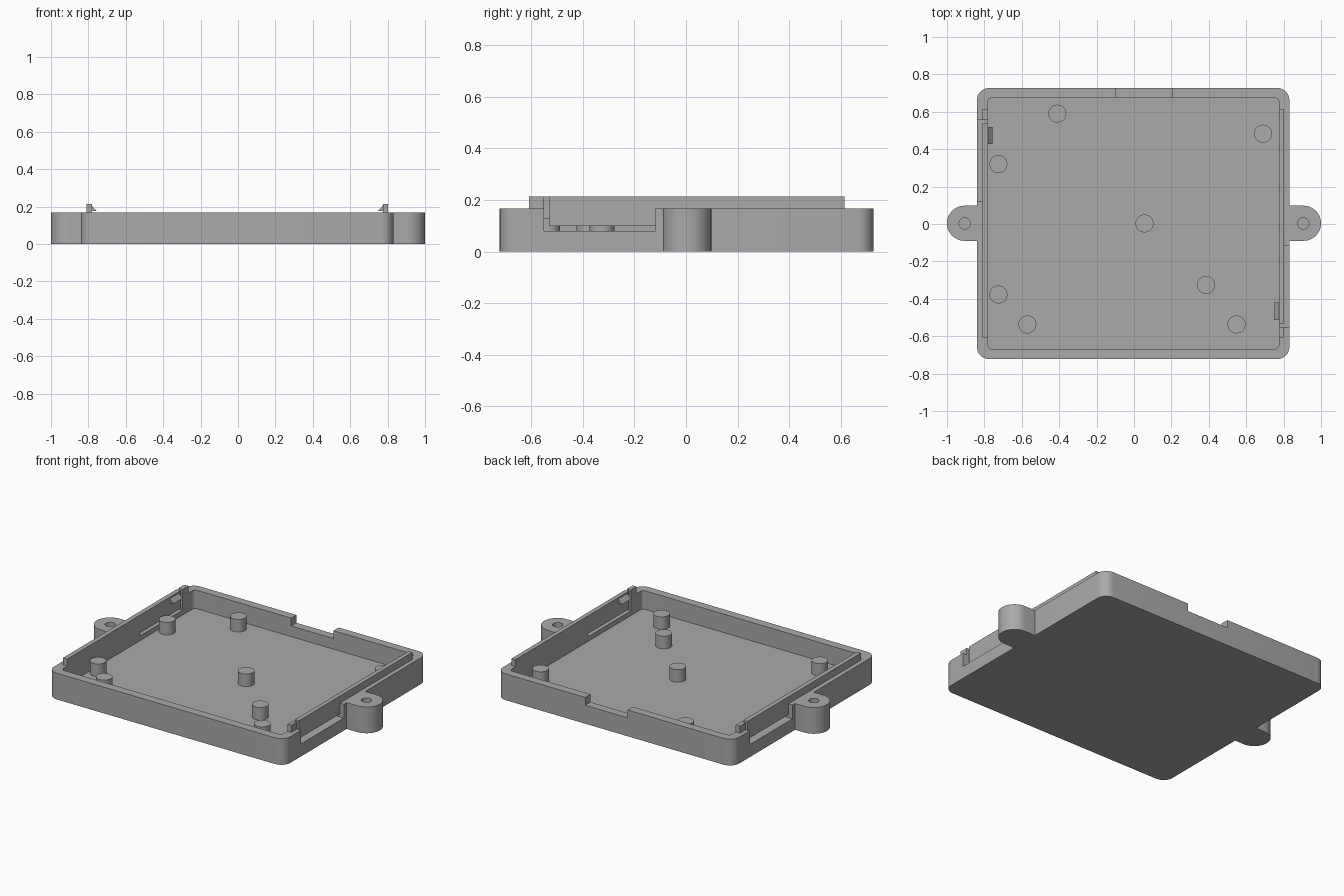
import bpy, bmesh, math
from mathutils import Vector

cube = bpy.data.objects.get("Cube")
if cube:
    bpy.data.objects.remove(cube)

grey = bpy.data.materials.new("plain grey")
grey.use_nodes = True
COLOUR = (0.4, 0.4, 0.4, 1)
grey.diffuse_color = COLOUR
grey.node_tree.nodes["Principled BSDF"].inputs["Base Color"].default_value = COLOUR

CX, CY = -0.004, 0.003          # centre of the box
WALL, LIP, FLOOR = 0.168, 0.213, 0.05


def prism(name, outline, depth):
    """Extrude a closed loop of 3D points along a vector."""
    bm = bmesh.new()
    face = bm.faces.new([bm.verts.new(p) for p in outline])
    new = bmesh.ops.extrude_face_region(bm, geom=[face])["geom"]
    verts = [v for v in new if isinstance(v, bmesh.types.BMVert)]
    bmesh.ops.translate(bm, verts=verts, vec=depth)
    bmesh.ops.recalc_face_normals(bm, faces=bm.faces)
    mesh = bpy.data.meshes.new(name)
    bm.to_mesh(mesh)
    bm.free()
    mesh.materials.append(grey)
    obj = bpy.data.objects.new(name, mesh)
    bpy.context.collection.objects.link(obj)
    return obj


def rounded_box(name, x, y, z, r=0, steps=8):
    """Upright block with rounded vertical corners."""
    (x0, x1), (y0, y1) = sorted(x), sorted(y)
    corners = [(x1 - r, y1 - r), (x0 + r, y1 - r), (x0 + r, y0 + r), (x1 - r, y0 + r)]
    pts = []
    for i, (cx, cy) in enumerate(corners):
        for k in range(steps + 1 if r else 1):
            a = math.pi / 2 * (i + k / steps)
            pts.append((cx + r * math.cos(a), cy + r * math.sin(a), z[0]))
    return prism(name, pts, (0, 0, z[1] - z[0]))


def cylinder(name, x, y, z, r, n=32):
    pts = [(x + r * math.cos(2 * math.pi * i / n), y + r * math.sin(2 * math.pi * i / n), z[0])
           for i in range(n)]
    return prism(name, pts, (0, 0, z[1] - z[0]))


def side_box(name, s, x, y, z):
    """Block placed relative to the box centre, turned half round for s = -1."""
    return rounded_box(name, [CX + s * v for v in x], [CY + s * v for v in y], z)


def combine(target, tool, operation):
    mod = target.modifiers.new(operation, "BOOLEAN")
    mod.operation, mod.solver, mod.object = operation, "EXACT", tool
    bpy.context.view_layer.objects.active = target
    bpy.ops.object.modifier_apply(modifier=mod.name)
    bpy.data.objects.remove(tool)


def smooth(obj):
    bpy.ops.object.select_all(action="DESELECT")
    obj.select_set(True)
    bpy.context.view_layer.objects.active = obj
    bpy.ops.object.shade_smooth_by_angle(angle=math.radians(30))


# Solid body with mounting ears and raised side lips
tray = rounded_box("tray", (-0.84, 0.831), (-0.722, 0.727), (0, WALL), 0.065)
for s in (1, -1):
    combine(tray, rounded_box("ear", (s * 0.7, s), (-0.09, 0.098), (0, WALL), 0.0939, 12), "UNION")
    combine(tray, side_box("lip", s, (0.6, 0.807), (-0.611, 0.611), (0.1, LIP)), "UNION")

# Hollow interior and the notch in the back wall
combine(tray, rounded_box("cavity", (-0.781, 0.775), (-0.668, 0.674), (FLOOR, 0.4), 0.022), "DIFFERENCE")
combine(tray, rounded_box("notch", (-0.096, 0.203), (0.6, 0.8), (0.118, 0.4)), "DIFFERENCE")

for s in (1, -1):
    # Blind screw hole in the ear
    combine(tray, cylinder("hole", s * 0.905, 0.003, (FLOOR, 0.4), 0.03), "DIFFERENCE")
    # Outer recess, end gap and under gap that free the springy clip arm
    combine(tray, side_box("recess", s, (0.807, 0.9), (-0.553, -0.121), (0.08, 0.4)), "DIFFERENCE")
    combine(tray, side_box("end_gap", s, (0.74, 0.83), (-0.553, -0.534), (0.08, 0.4)), "DIFFERENCE")
    combine(tray, side_box("under_gap", s, (0.74, 0.83), (-0.545, -0.121), (0.08, 0.099)), "DIFFERENCE")
    # Wedge tooth on the inside of the clip arm
    wedge = [(0.785, 0.177), (0.752, 0.177), (0.779, 0.206), (0.785, 0.206)]
    outline = [Vector((CX + s * x, CY - s * 0.516, z)) for x, z in wedge]
    prism("left_clip_tooth" if s > 0 else "right_clip_tooth", outline, (0, s * 0.092, 0))
smooth(tray)

# Support posts on the floor
posts = [(-0.41, 0.59), (0.69, 0.483), (-0.725, 0.32), (0.056, 0.003),
         (0.385, -0.326), (-0.725, -0.377), (-0.57, -0.537), (0.548, -0.537)]
for i, (x, y) in enumerate(posts, 1):
    smooth(cylinder(f"support_post_{i}", x, y, (FLOOR - 0.01, 0.13), 0.048))
